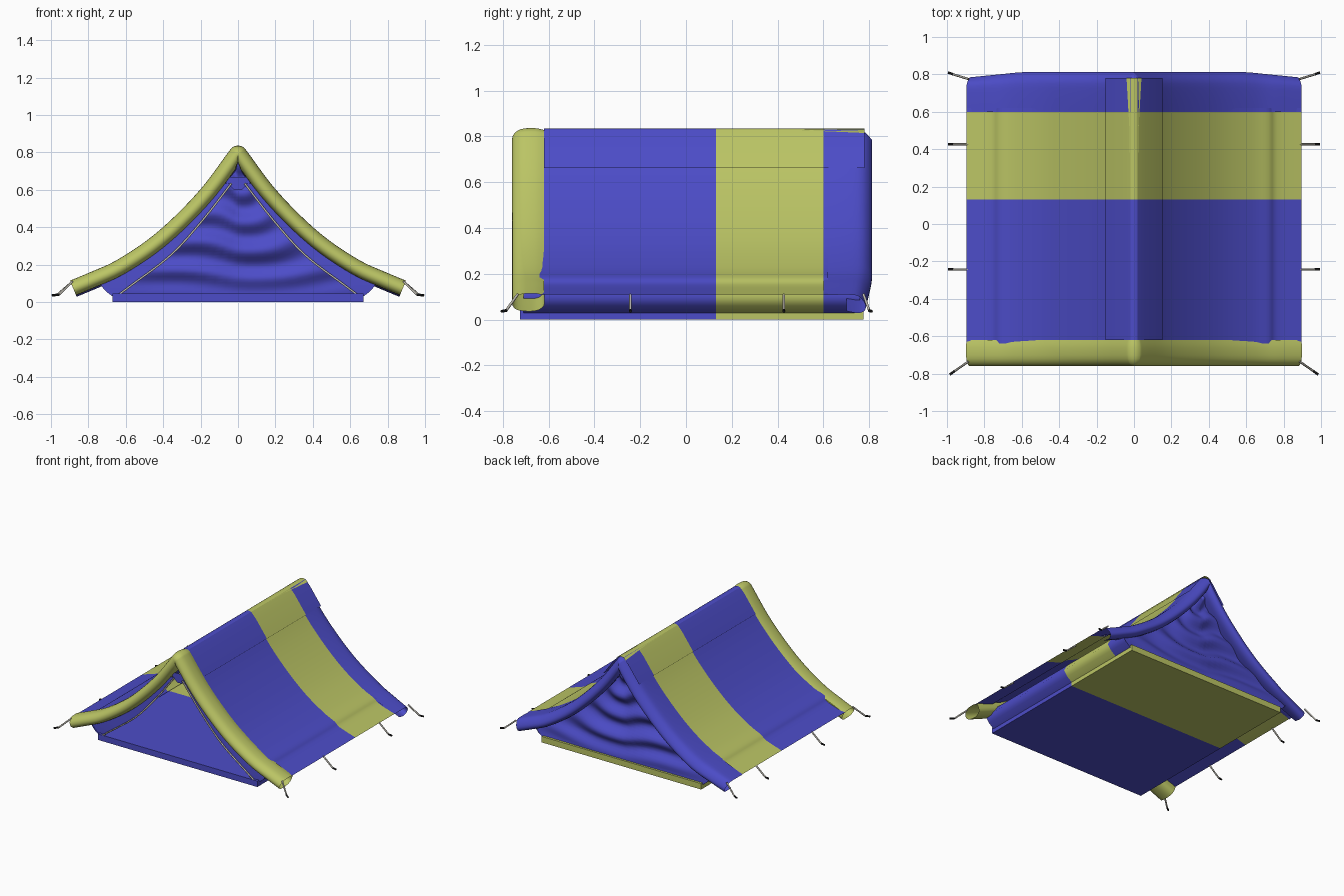
import bpy, bmesh, math
from mathutils import Vector

cube = bpy.data.objects.get("Cube")
if cube:
    bpy.data.objects.remove(cube, do_unlink=True)


def material(name, rgb):
    m = bpy.data.materials.new(name)
    m.use_nodes = True
    m.diffuse_color = (*rgb, 1)
    m.node_tree.nodes["Principled BSDF"].inputs["Base Color"].default_value = (*rgb, 1)
    return m


BLUE = material("blue fabric", (0.073, 0.073, 0.58))
OLIVE = material("olive fabric", (0.50, 0.56, 0.13))
GREY = material("light grey", (0.50, 0.48, 0.42))
BLACK = material("black", (0.01, 0.01, 0.01))
STRIPE_START, STRIPE_END = 0.13, 0.6


def striped(y):
    return 1 if STRIPE_START < y < STRIPE_END else 0


def smooth(pts, n=4):
    """Catmull-Rom curve through 2D points."""
    pts = [Vector(p) for p in pts]
    out = []
    for i in range(len(pts) - 1):
        a, b, c, d = pts[max(i - 1, 0)], pts[i], pts[i + 1], pts[min(i + 2, len(pts) - 1)]
        for k in range(n):
            t = k / n
            out.append(0.5 * (2 * b + (c - a) * t + (2 * a - 5 * b + 4 * c - d) * t ** 2
                              + (3 * b - a - 3 * c + d) * t ** 3))
    return out + [pts[-1]]


def mirrored(half):
    """Half profile from the ridge outwards -> full profile, -x to +x."""
    return [(-x, z) for x, z in reversed(half[1:])] + list(half)


def offset(profile, dist):
    """Move a full profile along its normals without crossing the middle."""
    out, last = [], len(profile) - 1
    for i, p in enumerate(profile):
        t = (profile[min(i + 1, last)] - profile[max(i - 1, 0)]).normalized()
        x = p.x - t.y * dist
        out.append(Vector((0 if x * p.x <= 0 else x, p.y + t.x * dist)))
    return out


def finish(bm, name, mats, rule=None, angle=40):
    bmesh.ops.recalc_face_normals(bm, faces=bm.faces)
    for f in bm.faces:
        f.smooth = True
        if rule:
            f.material_index = rule(f.calc_center_median().y)
    me = bpy.data.meshes.new(name)
    bm.to_mesh(me)
    bm.free()
    for m in mats:
        me.materials.append(m)
    me.set_sharp_from_angle(angle=math.radians(angle))
    ob = bpy.data.objects.new(name, me)
    bpy.context.collection.objects.link(ob)
    return ob


def sheet(name, rows, mats, rule=None, angle=40):
    """Grid surface from rows of 3D points."""
    bm = bmesh.new()
    grid = [[bm.verts.new(p) for p in row] for row in rows]
    for r, s in zip(grid, grid[1:]):
        for i in range(len(r) - 1):
            bm.faces.new((r[i], r[i + 1], s[i + 1], s[i]))
    return finish(bm, name, mats, rule, angle)


def extruded(name, profile, ys, mats, rule=None, angle=40):
    return sheet(name, [[(x, y, z) for x, z in profile] for y in ys], mats, rule, angle)


def box(name, lo, hi, mat):
    bm = bmesh.new()
    bmesh.ops.create_cube(bm, size=1)
    for v in bm.verts:
        v.co = [a + (b - a) * (c + 0.5) for a, b, c in zip(lo, hi, v.co)]
    return finish(bm, name, [mat])


def tube(name, pts, radius, mat):
    cu = bpy.data.curves.new(name, "CURVE")
    cu.dimensions = "3D"
    cu.bevel_depth, cu.bevel_resolution, cu.use_fill_caps = radius, 1, True
    sp = cu.splines.new("POLY")
    sp.points.add(len(pts) - 1)
    for q, p in zip(sp.points, pts):
        q.co = (*p, 1)
    cu.materials.append(mat)
    ob = bpy.data.objects.new(name, cu)
    bpy.context.collection.objects.link(ob)
    return ob


def lookup(table, key):
    """Linear interpolation in a table of (key, value)."""
    for (a, u), (b, v) in zip(table, table[1:]):
        if key <= b:
            return u + (v - u) * (key - a) / (b - a)
    return table[-1][1]


# Roof: sagging slopes ending in flatter eaves
peak = [(0, 0.828), (0.025, 0.82), (0.05, 0.79), (0.18, 0.615), (0.33, 0.455), (0.48, 0.325)]
roof = smooth(mirrored(peak + [(0.63, 0.228), (0.72, 0.185), (0.765, 0.152), (0.895, 0.11)]))
extruded("roof", roof, [-0.64, STRIPE_START, STRIPE_END, 0.62], [BLUE, OLIVE], striped)

# Padded sleeves around the two gable ends
arch = smooth(mirrored(peak + [(0.65, 0.214), (0.78, 0.155), (0.895, 0.107)]))


def sleeve(name, section, mat, pull=0):
    rows = []
    for y, d in section:
        rows.append([(p.x, y - pull * max(0, abs(p.x) - 0.6) * max(0, y - 0.7), p.y)
                     for p in offset(arch, d)])
    return sheet(name, rows, [mat], angle=60)


sleeve("front_sleeve", smooth([(-0.62, 0), (-0.66, 0.008), (-0.72, 0.004), (-0.753, -0.02),
                               (-0.757, -0.05), (-0.73, -0.072), (-0.66, -0.075), (-0.62, -0.05),
                               (-0.62, 0)], 3), OLIVE)
sleeve("back_sleeve", smooth([(0.6, 0), (0.7, 0.002), (0.77, -0.004), (0.808, -0.04),
                              (0.808, -0.07), (0.77, -0.085), (0.7, -0.075)], 3), BLUE, 0.9)

# Ridge cover: a panel on each side and a narrow strip on top
for side, label in ((1, "left"), (-1, "right")):
    extruded(f"ridge_panel_{label}", [(side * 0.02, 0.83), (side * 0.06, 0.787), (side * 0.152, 0.662)],
             [-0.62, STRIPE_START, STRIPE_END, 0.78], [BLUE, OLIVE], striped)


def ridge_strip(name, ends, mat):
    rows = [[(k * w, y, 0.834 - 12 * (k * w) ** 2) for k in (-1, -0.5, 0, 0.5, 1)] for y, w in ends]
    sheet(name, rows, [mat])


ridge_strip("ridge_strip_front", [(-0.62, 0.02), (STRIPE_START, 0.02)], BLUE)
ridge_strip("ridge_strip_back", [(STRIPE_START, 0.02), (0.5, 0.024), (0.78, 0.04)], OLIVE)

# Inner tent: walls tucked under the eaves, as height -> half width
walls = [(0.03, 0.67), (0.06, 0.71), (0.1, 0.74), (0.15, 0.71), (0.2, 0.62), (0.31, 0.45),
         (0.44, 0.31), (0.6, 0.155), (0.75, 0.035), (0.79, 0)]
inner = mirrored([(w, z) for z, w in reversed(walls)])
extruded("inner_walls", inner, [-0.71, STRIPE_START, STRIPE_END, 0.76], [BLUE, OLIVE], striped, 70)

# Groundsheet tray
box("floor_front", (-0.67, -0.725, 0), (0.67, STRIPE_START, 0.045), BLUE)
box("floor_back", (-0.67, STRIPE_START, 0), (0.67, 0.775, 0.045), OLIVE)

# Back wall with slack folds of cloth
rows = []
for i in range(45):
    z = 0.035 + 0.745 * i / 44
    w = lookup(walls, z)
    row = []
    for j in range(25):
        u = j / 12 - 1
        sag = 0.022 * (1 - u ** 4) * math.sin(40.5 * (z - 0.08 * abs(u)) + 0.8 * math.sin(5 * u))
        row.append((u * w, 0.765 - 0.05 * min(1, 3 * z) + sag * min(1, 8 * (z - 0.035)), z))
    rows.append(row)
sheet("back_wall", rows, [BLUE], angle=60)

# Front opening: side flaps edged with a zip
opening = [(0.03, 0.65), (0.17, 0.48), (0.36, 0.25), (0.57, 0.107), (0.68, 0)]
edge = [(0.035, 0.635), (0.19, 0.436), (0.36, 0.25), (0.57, 0.09), (0.65, 0.03)]
for side, label in ((1, "left"), (-1, "right")):
    path = smooth(edge)
    rows = [[(side * p.x, -0.71, p.y) for p in path],
            [(side * max(p.x, lookup(walls, p.y)), -0.7, p.y) for p in path]]
    sheet(f"front_flap_{label}", rows, [BLUE])
    tube(f"zip_{label}", [(side * p.x, -0.718, p.y) for p in path], 0.006, GREY)

# Small gable flap above the opening
sheet("gable_flap", [[(-0.1, -0.7, 0.67), (0.1, -0.7, 0.67)], [(-0.02, -0.7, 0.6), (0.02, -0.7, 0.6)]], [BLUE])

# Guy loops with dark stakes
anchors = [("front", -0.735, -0.785, -0.805, 0.985), ("middle_front", -0.243, -0.243, -0.243, 0.994),
           ("middle_back", 0.427, 0.427, 0.427, 0.994), ("back", 0.775, 0.8, 0.81, 0.994)]
for side, label in ((1, "left"), (-1, "right")):
    for name, y0, y1, y2, reach in anchors:
        knee = (side * (reach - 0.028), y1, 0.04)
        tube(f"guy_loop_{name}_{label}", [(side * 0.885, y0, 0.11), knee], 0.006, GREY)
        tube(f"stake_{name}_{label}", [knee, (side * reach, y2, 0.036)], 0.0065, BLACK)
